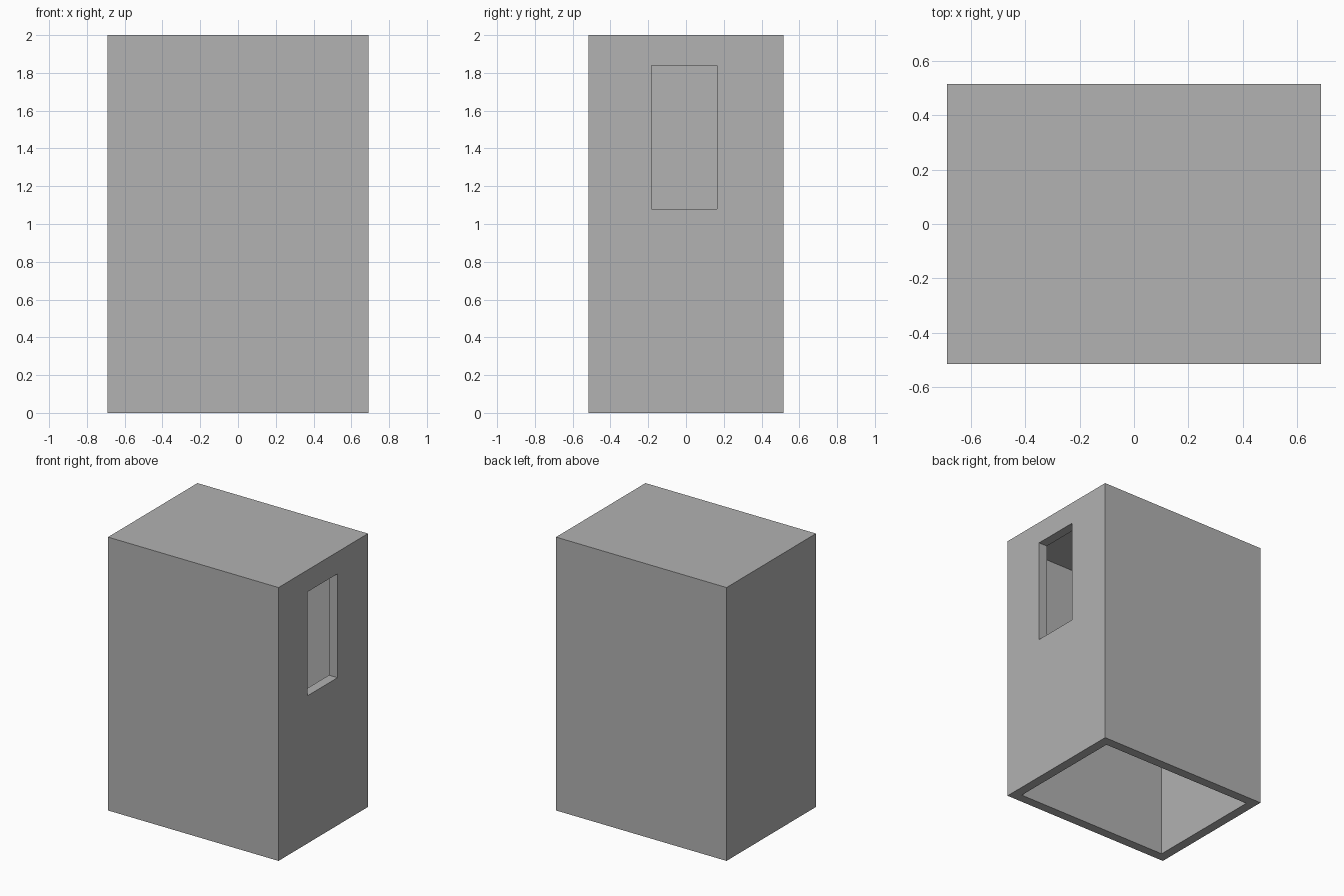
import bpy
from mathutils import Vector

default = bpy.data.objects.get("Cube")
if default:
    bpy.data.objects.remove(default, do_unlink=True)

WIDTH, DEPTH, HEIGHT, WALL = 1.38, 1.034, 2.0, 0.069

grey = bpy.data.materials.new("mid_grey")
grey.use_nodes = True
colour = (0.445, 0.445, 0.445, 1)
grey.diffuse_color = colour
grey.node_tree.nodes["Principled BSDF"].inputs["Base Color"].default_value = colour


def box(name, low, high):
    """Box spanning two opposite corners."""
    low, high = Vector(low), Vector(high)
    bpy.ops.mesh.primitive_cube_add(size=1, location=(low + high) / 2)
    obj = bpy.context.object
    obj.name = obj.data.name = name
    obj.scale = high - low
    bpy.ops.object.transform_apply(location=True, rotation=False, scale=True)
    obj.data.materials.append(grey)
    return obj


def cut(target, cutter):
    """Subtract the cutter from the target, then discard it."""
    cutter.hide_render = True
    mod = target.modifiers.new("cut", "BOOLEAN")
    mod.operation = "DIFFERENCE"
    mod.solver = "EXACT"
    mod.object = cutter
    bpy.ops.object.select_all(action="DESELECT")
    bpy.context.view_layer.objects.active = target
    target.select_set(True)
    bpy.ops.object.modifier_apply(modifier=mod.name)
    bpy.data.objects.remove(cutter, do_unlink=True)


# Outer casing with a closed top
x, y = WIDTH / 2, DEPTH / 2
casing = box("casing", (-x, -y, 0), (x, y, HEIGHT))

# Hollow interior, open underneath
cut(casing, box("interior_cutter", (WALL - x, WALL - y, -0.1),
                (x - WALL, y - WALL, HEIGHT - WALL)))

# Tall window through one side wall
cut(casing, box("window_cutter", (x - 2 * WALL, -0.183, 1.08),
                (x + WALL, 0.165, 1.84)))
